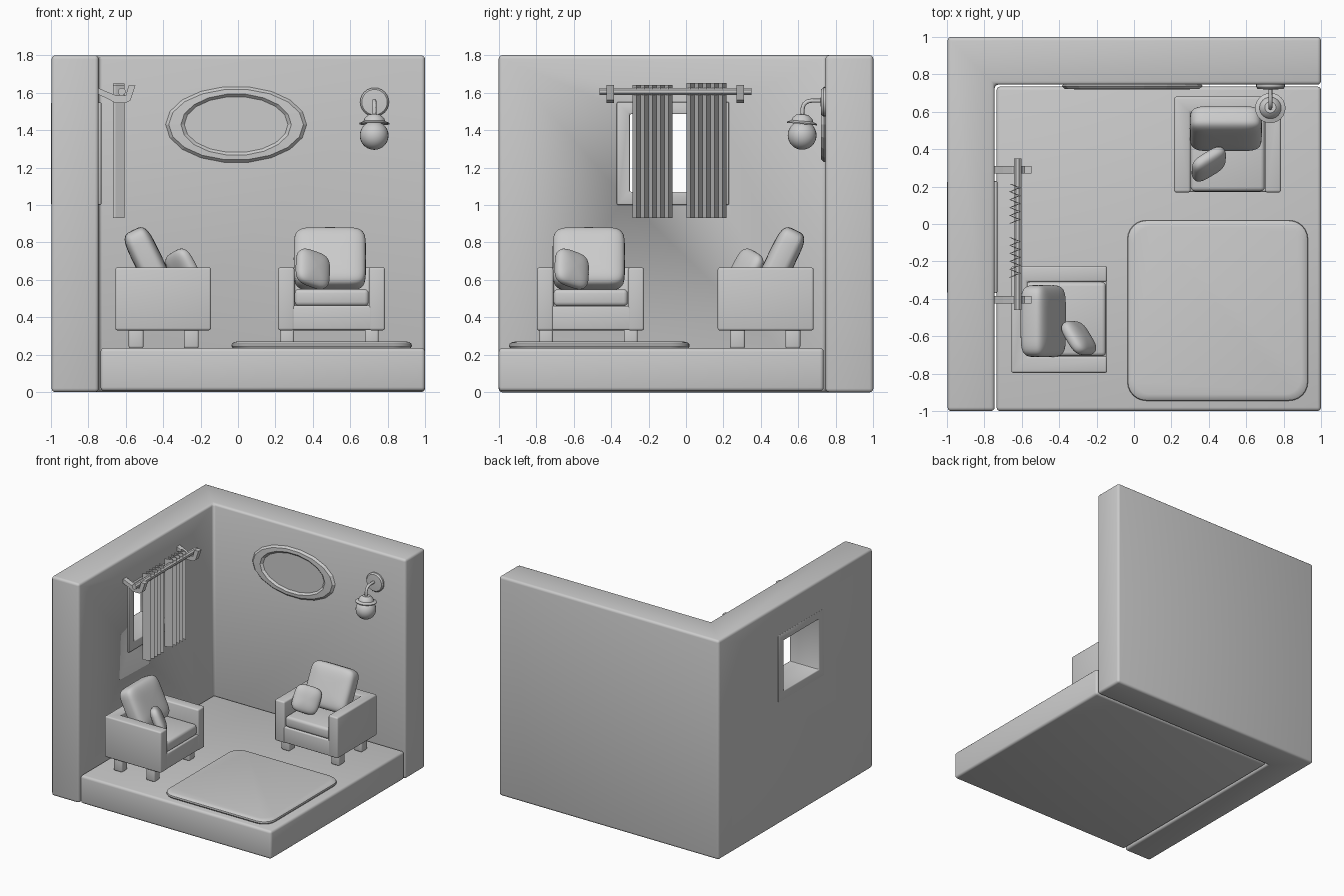
import bpy, bmesh, math
from mathutils import Matrix, Vector

if "Cube" in bpy.data.objects:
    bpy.data.objects.remove(bpy.data.objects["Cube"])

grey = bpy.data.materials.new("plain_grey")
grey.diffuse_color = (0.6, 0.6, 0.6, 1)
grey.use_nodes = True
grey.node_tree.nodes["Principled BSDF"].inputs["Base Color"].default_value = grey.diffuse_color


def finish(name, bm, bevel=0.0, seg=3, smooth=True):
    bmesh.ops.recalc_face_normals(bm, faces=bm.faces)
    me = bpy.data.meshes.new(name)
    bm.to_mesh(me)
    bm.free()
    me.materials.append(grey)
    ob = bpy.data.objects.new(name, me)
    bpy.context.collection.objects.link(ob)
    bpy.context.view_layer.objects.active = ob
    for o in bpy.context.selected_objects:
        o.select_set(False)
    ob.select_set(True)
    if bevel:
        m = ob.modifiers.new("round", 'BEVEL')
        m.width, m.segments, m.limit_method = bevel, seg, 'ANGLE'
        bpy.ops.object.modifier_apply(modifier=m.name)
    if smooth:
        bpy.ops.object.shade_smooth_by_angle(angle=math.radians(35))
    return ob


def prism(name, pts, vec, place=Matrix(), bevel=0.0, seg=3, smooth=True):
    """Extrude a closed 3D outline along a vector."""
    bm = bmesh.new()
    f = bm.faces.new([bm.verts.new(p) for p in pts])
    r = bmesh.ops.extrude_face_region(bm, geom=[f])
    bmesh.ops.translate(bm, vec=vec, verts=[v for v in r['geom'] if isinstance(v, bmesh.types.BMVert)])
    bmesh.ops.transform(bm, matrix=place, verts=bm.verts)
    return finish(name, bm, bevel, seg, smooth)


def box(name, lo, hi, bevel=0.0, place=Matrix(), seg=3):
    (a, b, c), (d, e, f) = lo, hi
    return prism(name, [(a, b, c), (d, b, c), (d, e, c), (a, e, c)], (0, 0, f - c), place, bevel, seg)


def cushion(name, half, outline, profile, place):
    """Superellipsoid whose thin direction is y."""
    p = lambda v, e: math.copysign(abs(v) ** e, v)
    bm = bmesh.new()
    bmesh.ops.create_uvsphere(bm, u_segments=40, v_segments=20, radius=1)
    for v in bm.verts:
        r = math.hypot(v.co.x, v.co.y)
        a = math.atan2(v.co.y, v.co.x)
        rr = p(r, profile) if r > 1e-4 else 0
        v.co = (half[0] * rr * p(math.cos(a), outline),
                half[1] * p(v.co.z, profile),
                half[2] * rr * p(math.sin(a), outline))
    bmesh.ops.transform(bm, matrix=place, verts=bm.verts)
    return finish(name, bm)


def lathe(name, profile, place, steps=24):
    """Spin (radius, height) points about z."""
    bm = bmesh.new()
    vs = [bm.verts.new((r, 0, z)) for r, z in profile]
    es = [bm.edges.new(e) for e in zip(vs, vs[1:])]
    bmesh.ops.spin(bm, geom=vs + es, axis=(0, 0, 1), cent=(0, 0, 0), steps=steps, angle=2 * math.pi)
    bmesh.ops.remove_doubles(bm, verts=bm.verts, dist=1e-5)
    bmesh.ops.transform(bm, matrix=place, verts=bm.verts)
    return finish(name, bm)


T, R, rad = Matrix.Translation, Matrix.Rotation, math.radians

# L-shaped wall with a window hole, and the floor slab
walls = prism("walls", [(-.997, -1, 0), (-.745, -1, 0), (-.745, .745, 0), (1, .745, 0), (1, 1, 0), (-.997, 1, 0)],
              (0, 0, 1.8), bevel=.02)
cutter = box("window_cutter", (-1.2, -.33, 1.04), (-.6, .19, 1.51))
cutter.hide_render = True
cutter.hide_viewport = True
bpy.context.view_layer.objects.active = walls
cut = walls.modifiers.new("window_hole", 'BOOLEAN')
cut.object, cut.operation, cut.solver = cutter, 'DIFFERENCE', 'EXACT'
bpy.ops.object.modifier_apply(modifier=cut.name)
bpy.data.objects.remove(cutter)
box("floor", (-.735, -1, .006), (1, .735, .236), .02)

# Window frame: hollow rectangular tube lining the hole
bm = bmesh.new()
rings = []
for x, (y0, y1, z0, z1) in [(-1, (-.37, .23, 1.0, 1.55)), (-1, (-.30, .16, 1.07, 1.485)),
                            (-.73, (-.30, .16, 1.07, 1.485)), (-.73, (-.37, .23, 1.0, 1.55))]:
    rings.append([bm.verts.new((x, y, z)) for y, z in ((y0, z0), (y1, z0), (y1, z1), (y0, z1))])
for a, b in zip(rings, rings[1:] + rings[:1]):
    for i in range(4):
        j = (i + 1) % 4
        bm.faces.new((a[i], a[j], b[j], b[i]))
finish("window_frame", bm, .008, 2)

# Curtain rod, brackets and pleated curtains
bm = bmesh.new()
bmesh.ops.create_cone(bm, cap_ends=True, segments=8, radius1=.021, radius2=.021, depth=.81,
                      matrix=T((-.622, -.056, 1.606)) @ R(rad(90), 4, 'X') @ R(rad(22.5), 4, 'Z'))
finish("curtain_rod", bm, smooth=False)
side = [(-.745, 1.625), (-.70, 1.605), (-.65, 1.585), (-.60, 1.585), (-.585, 1.64), (-.548, 1.64),
        (-.575, 1.56), (-.60, 1.545), (-.655, 1.545), (-.70, 1.57), (-.745, 1.59)]
for y in (-.405, .29):
    prism("curtain_bracket", [(x, y - .02, z) for x, z in side], (0, .04, 0), smooth=False)
for y0, y1, top in ((-.285, -.072, 1.64), (.003, .215, 1.65)):
    n = 11
    front, back = [], []
    for i in range(n):
        y = y0 + (y1 - y0) * i / (n - 1)
        x = -.612 if i % 2 else -.662
        front.append((x + .006, y, .93))
        back.append((x - .006, y, .93))
    prism("curtain", front + back[::-1], (0, 0, top - .93), smooth=False)

# Oval mirror: faceted frame ring and recessed glass
bm = bmesh.new()
rings = []
N = 18
for rx, rz, y in [(.365, .195, .75), (.377, .205, .738), (.36, .19, .722), (.295, .165, .72), (.277, .15, .735)]:
    rings.append([bm.verts.new((-.01 + rx * math.cos(2 * math.pi * i / N), y,
                                1.43 + rz * math.sin(2 * math.pi * i / N))) for i in range(N)])
for a, b in zip(rings, rings[1:]):
    for i in range(N):
        j = (i + 1) % N
        bm.faces.new((a[i], a[j], b[j], b[i]))
bm.faces.new(rings[-1])
bm.faces.new(rings[0])
finish("mirror", bm, smooth=False)

# Wall lamp: plate, bent arm, cap and globe
lathe("lamp_plate", [(0, 0), (.077, 0), (.077, .015), (.068, .026), (0, .03)],
      T((.73, .748, 1.55)) @ R(rad(90), 4, 'X'))
cu = bpy.data.curves.new("lamp_arm", 'CURVE')
cu.dimensions, cu.bevel_depth, cu.bevel_resolution = '3D', .011, 2
cu.use_fill_caps = True
path = [(.73, 1.557), (.67, 1.557), (.648, 1.552), (.63, 1.538), (.622, 1.515), (.62, 1.455)]
sp = cu.splines.new('POLY')
sp.points.add(len(path) - 1)
for pt, (y, z) in zip(sp.points, path):
    pt.co = (.729, y, z, 1)
cu.materials.append(grey)
bpy.context.collection.objects.link(bpy.data.objects.new("lamp_arm", cu))
lathe("lamp_cap", [(0, .045), (.03, .043), (.052, .025), (.058, .008), (.081, -.002), (.08, -.008), (.05, -.004), (0, -.004)],
      T((.729, .62, 1.44)) @ R(rad(-5), 4, 'X'))
bm = bmesh.new()
bmesh.ops.create_uvsphere(bm, u_segments=24, v_segments=14, radius=.077, matrix=T((.728, .62, 1.372)))
finish("lamp_globe", bm)

# Rug: rounded square with a soft edge
corner = .1
outline = []
for cx, cy, a0 in ((.83, -.08, 0), (.065, -.08, 90), (.065, -.845, 180), (.83, -.845, 270)):
    for k in range(7):
        a = rad(a0 + 15 * k)
        outline.append((cx + corner * math.cos(a), cy + corner * math.sin(a)))
bm = bmesh.new()
rings = [[bm.verts.new((.447 + (x - .447) * s, -.462 + (y + .462) * s, z)) for x, y in outline]
         for s, z in ((.985, .234), (1, .246), (.995, .258), (.975, .266), (.93, .271))]
for a, b in zip(rings, rings[1:]):
    for i in range(len(a)):
        j = (i + 1) % len(a)
        bm.faces.new((a[i], a[j], b[j], b[i]))
bm.faces.new(rings[-1])
bm.faces.new(rings[0])
finish("rug", bm)


# Armchair, modelled facing -y about its own centre
def armchair(place):
    u = [(-.286, -.256), (-.198, -.256), (-.198, .17), (.2, .17), (.2, -.256), (.286, -.256), (.286, .256), (-.286, .256)]
    prism("chair_arms_and_back", [(x, y, .33) for x, y in u], (0, 0, .336), place, .012)
    box("chair_base", (-.25, -.254, .332), (.25, .2, .462), .01, place)
    box("seat_cushion", (-.197, -.25, .46), (.199, .18, .55), .022, place)
    for x in (-.237, .215):
        for y in (-.15, .145):
            box("chair_leg", (x - .037, y - .04, .234), (x + .037, y + .04, .345), .012, place)
    cushion("back_cushion", (.193, .076, .172), .33, .5,
            place @ T((-.009, .085, .712)) @ R(rad(-26), 4, 'X'))
    cushion("throw_pillow", (.103, .045, .105), .55, .8,
            place @ T((-.1, -.105, .658)) @ R(rad(38), 4, 'Z') @ R(rad(-22), 4, 'X') @ R(rad(18), 4, 'Y'))


armchair(T((.5, .425, 0)))
armchair(T((-.4, -.51, 0)) @ R(rad(90), 4, 'Z'))
